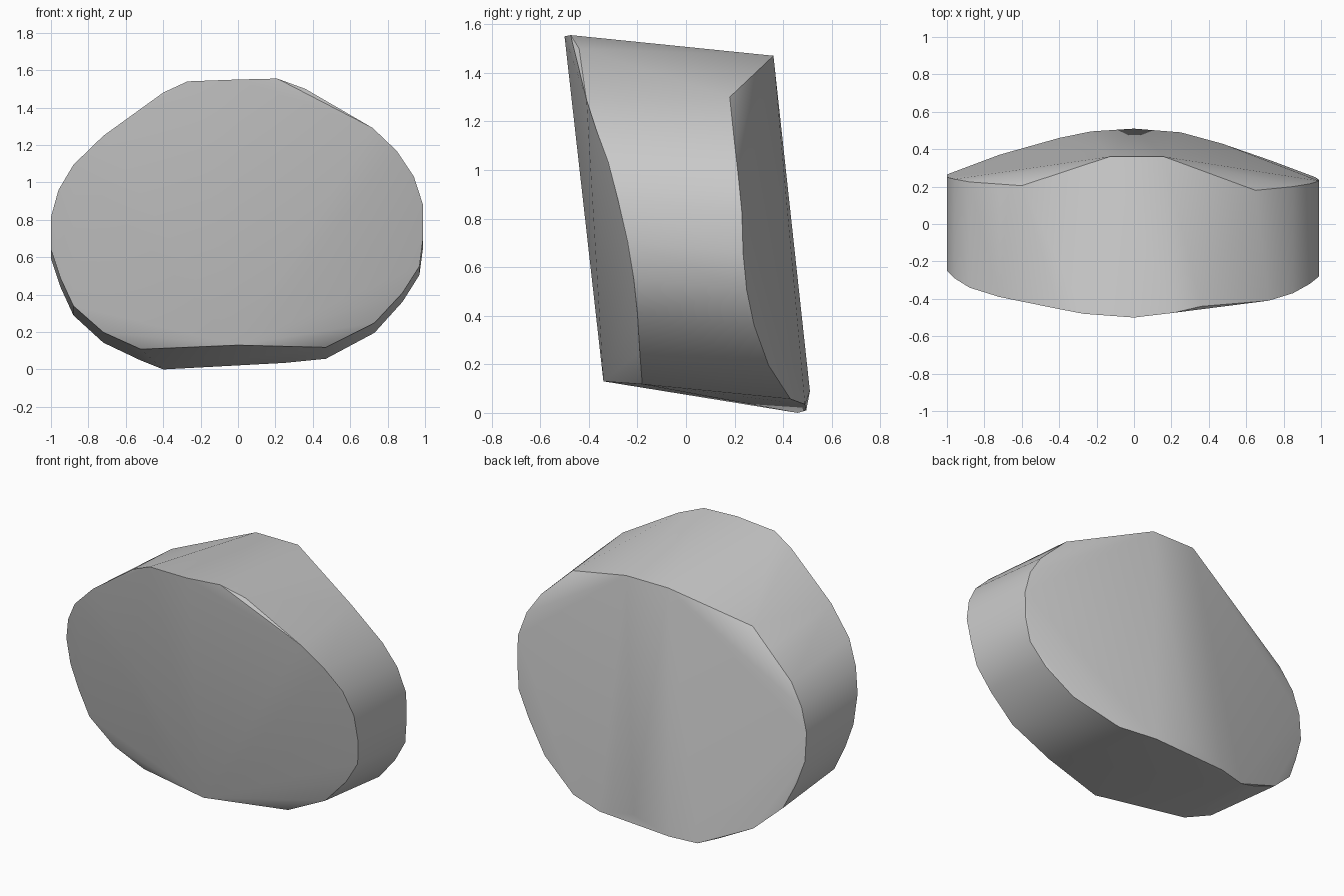
import bpy
import bmesh
import math

# Remove the default object
default_cube = bpy.data.objects.get("Cube")
if default_cube:
    bpy.data.objects.remove(default_cube, do_unlink=True)


def make_material(name, colour):
    material = bpy.data.materials.new(name)
    material.use_nodes = True
    material.diffuse_color = colour
    shader = next(n for n in material.node_tree.nodes if n.type == "BSDF_PRINCIPLED")
    shader.inputs["Base Color"].default_value = colour
    shader.inputs["Roughness"].default_value = 0.8
    return material


# The rock is a rounded outline swept front to back, sinking by SLOPE as it goes
SLOPE = 0.1

# Outline of the sides: across, height, front depth, back depth
left_side = [
    (.72, 1.25, -.41, .185), (.85, 1.13, -.37, .2), (.94, 1.0, -.32, .215),
    (.99, .85, -.28, .23), (.99, .68, -.24, .235), (.97, .53, -.215, .25),
    (.88, .39, -.2, .28), (.73, .23, -.19, .34), (.47, .1, -.18, .43),
]
right_side = [
    (-.52, .09, -.18, .42), (-.72, .18, -.185, .37), (-.88, .32, -.195, .31),
    (-.95, .47, -.2, .28), (-1, .62, -.21, .265), (-1, .79, -.25, .25),
    (-.96, .93, -.29, .24), (-.88, 1.06, -.34, .225), (-.72, 1.21, -.39, .21),
]

# Single corners of the front: low point, then the brow along the top
front_corners = [
    (0, -.34, .13), (-.4, -.455, 1.48), (-.27, -.48, 1.54),
    (0, -.5, 1.55), (.21, -.475, 1.555), (.36, -.44, 1.5),
]

# Single corners of the back: top ridge, its shoulders, then the bulging foot
back_corners = [
    (-.13, .36, 1.47), (.16, .36, 1.47), (-.6, .205, 1.3), (.65, .18, 1.3),
    (0, .51, .09), (.25, .49, .035), (-.23, .495, .01), (-.4, .46, 0),
]


def build_rock(name, material):
    bm = bmesh.new()
    for x, height, front, back in left_side + right_side:
        for y in (front, back):
            bm.verts.new((x, y, height - SLOPE * y))
    for corner in front_corners + back_corners:
        bm.verts.new(corner)

    # Wrap all corners in one tight skin and drop anything left inside
    bmesh.ops.convex_hull(bm, input=bm.verts[:])
    loose = [v for v in bm.verts if not v.link_faces]
    bmesh.ops.delete(bm, geom=loose, context="VERTS")
    bmesh.ops.recalc_face_normals(bm, faces=bm.faces[:])

    mesh = bpy.data.meshes.new(name)
    bm.to_mesh(mesh)
    bm.free()
    mesh.materials.append(material)
    rock = bpy.data.objects.new(name, mesh)
    bpy.context.collection.objects.link(rock)
    return rock


rock = build_rock("rock", make_material("stone grey", (0.6, 0.6, 0.6, 1)))

# Smooth faces with a crisp rim
bpy.ops.object.select_all(action="DESELECT")
rock.select_set(True)
bpy.context.view_layer.objects.active = rock
bpy.ops.object.shade_smooth_by_angle(angle=math.radians(30))
